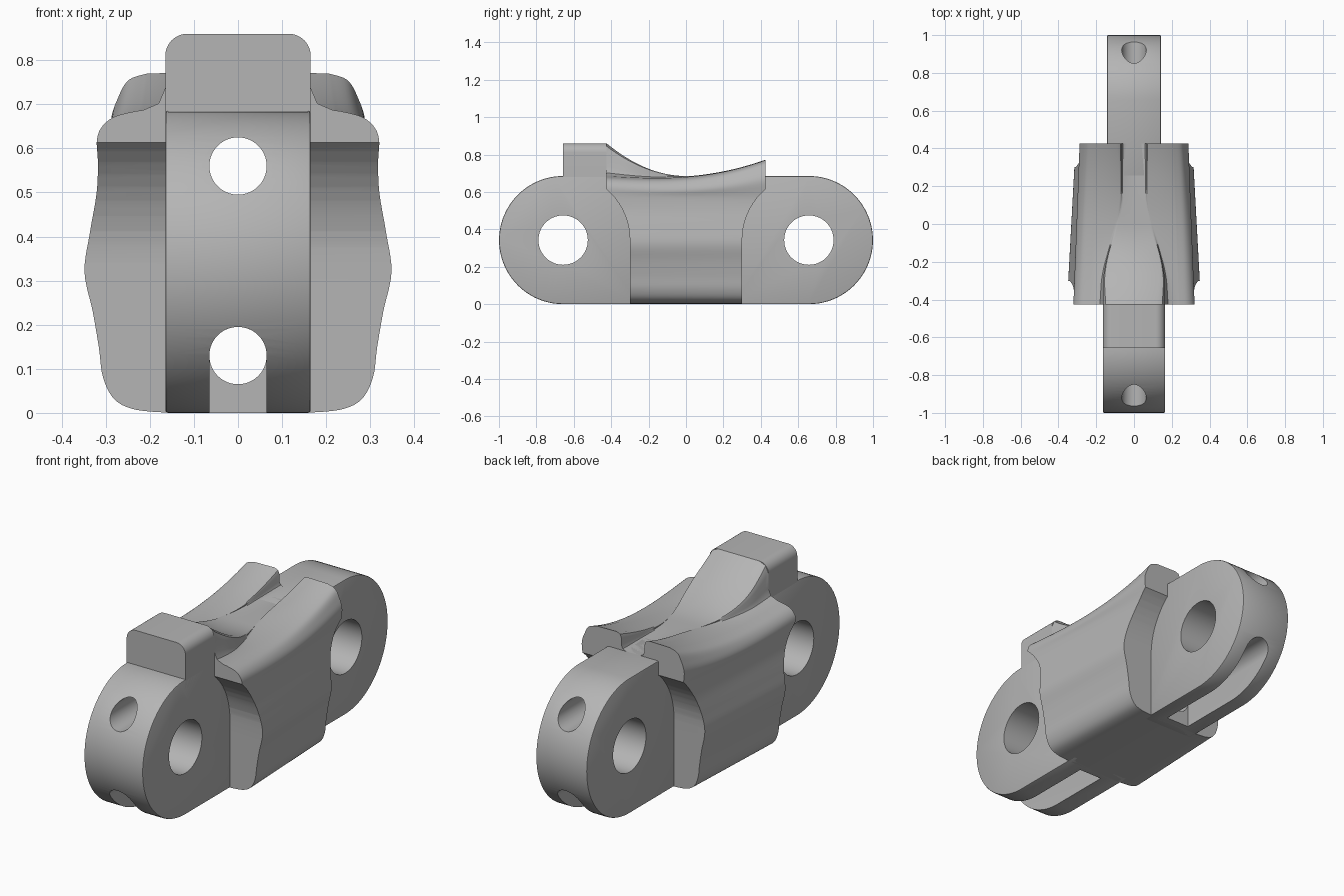
import bpy, bmesh, math
from mathutils import Vector

cube = bpy.data.objects.get("Cube")
if cube:
    bpy.data.objects.remove(cube, do_unlink=True)

grey = bpy.data.materials.new("plain_grey")
grey.use_nodes = True
colour = (0.46, 0.46, 0.46, 1)
grey.diffuse_color = colour
grey.node_tree.nodes["Principled BSDF"].inputs["Base Color"].default_value = colour

PIN_Y, PIN_Z, LUG_R = 0.657, 0.3425, 0.3425
SLOT_R, SLOT_Z = 0.065, 0.13
END = 0.425


def loft(name, rings):
    """Closed solid through matching rings of points."""
    bm = bmesh.new()
    rows = [[bm.verts.new(p) for p in ring] for ring in rings]
    n = len(rows[0])
    for a, b in zip(rows, rows[1:]):
        for i in range(n):
            j = (i + 1) % n
            bm.faces.new((a[i], a[j], b[j], b[i]))
    bm.faces.new(rows[0][::-1])
    bm.faces.new(rows[-1])
    bmesh.ops.recalc_face_normals(bm, faces=bm.faces)
    mesh = bpy.data.meshes.new(name)
    bm.to_mesh(mesh)
    bm.free()
    obj = bpy.data.objects.new(name, mesh)
    bpy.context.collection.objects.link(obj)
    mesh.materials.append(grey)
    return obj


def arc(u, v, r, start, stop, steps=32):
    angles = [math.radians(start + (stop - start) * i / steps) for i in range(steps + 1)]
    return [(u + r * math.cos(a), v + r * math.sin(a)) for a in angles]


def extrude_x(name, profile, half):
    return loft(name, [[(x, y, z) for y, z in profile] for x in (-half, half)])


def extrude_y(name, profile, y0, y1):
    return loft(name, [[(x, y, z) for x, z in profile] for y in (y0, y1)])


def as_cutter(obj):
    obj.hide_render = True
    obj.hide_set(True)
    return obj


def cut(obj, cutters):
    for c in cutters:
        mod = obj.modifiers.new(c.name, "BOOLEAN")
        mod.operation, mod.solver, mod.object = "DIFFERENCE", "EXACT", c


def smooth_curve(pts, steps=5):
    """Catmull-Rom curve through the points."""
    p = [Vector(q) for q in [pts[0]] + pts + [pts[-1]]]
    out = []
    for a, b, c, d in zip(p, p[1:], p[2:], p[3:]):
        for i in range(steps):
            t = i / steps
            q = 0.5 * (2 * b + (c - a) * t + (2 * a - 5 * b + 4 * c - d) * t * t
                       + (3 * b - a - 3 * c + d) * t ** 3)
            out.append((q.x, q.y))
    return out + [pts[-1]]


# Cutters: long bores, underside slots, pin holes and lug clearances
upper_bore = as_cutter(extrude_y("upper_bore_cutter", arc(0, 0.56, SLOT_R, 0, 354, 59), -1.2, 1.2))
lower_bore = as_cutter(extrude_y("lower_bore_cutter", arc(0, SLOT_Z, SLOT_R, 0, 354, 59), -1.2, 1.2))
slots, pins, clearances = [], [], []
for side, label in ((-1, "front"), (1, "back")):
    arch = [(-SLOT_R, -0.1), (SLOT_R, -0.1)] + arc(0, SLOT_Z, SLOT_R, 0, 180)
    slots.append(as_cutter(extrude_y(label + "_slot_cutter", arch, side * 0.33, side * 1.2)))
    ring = arc(side * PIN_Y, PIN_Z, 0.132, 0, 354, 59)
    pins.append(as_cutter(extrude_x(label + "_pin_cutter", ring, 0.6)))
    clear = [(-side * y, z) for y, z in arc(-PIN_Y, PIN_Z, 0.357, 0, 180)]
    clear = [(side * 0.3, -0.1)] + [(-y, z) if y * side < 0 else (y, z) for y, z in clear]
    clear.append((clear[-1][0], -0.1))
    clearances.append(as_cutter(extrude_x(label + "_clearance_cutter", clear, 0.6)))

# Rounded end lugs
lugs = []
for i, (side, label, half) in enumerate(((-1, "front", 0.165), (1, "back", 0.143))):
    profile = [(0.25, 0)] + arc(PIN_Y, PIN_Z, LUG_R, -90, 90, 48) + [(0.25, 2 * LUG_R)]
    lug = extrude_x(label + "_lug", [(side * y, z) for y, z in profile], half)
    bevel = lug.modifiers.new("edge_bevel", "BEVEL")
    bevel.width, bevel.segments = 0.006, 2
    bevel.limit_method, bevel.angle_limit = "ANGLE", math.radians(50)
    cut(lug, [pins[i], upper_bore, lower_bore, slots[i]])
    lugs.append(lug)

# Raised stop block with rounded upper corners
block_profile = ([(-0.165, 0.64), (0.165, 0.64)] + arc(0.115, 0.81, 0.05, 0, 90, 8)
                 + arc(-0.115, 0.81, 0.05, 90, 180, 8))
block = extrude_y("stop_block", block_profile, -PIN_Y, -END)

# Tapered body with bulging flanks, rising shoulders and a sweeping centre ridge
FLANK = [(0.15, 0), (0.235, 0.007), (0.285, 0.03), (0.312, 0.08), (0.322, 0.15), (0.336, 0.23),
         (0.355, 0.32), (0.342, 0.41), (0.325, 0.5), (0.32, 0.57)]
FRONT_TOP = [(0.32, 0.62), (0.308, 0.65), (0.28, 0.672), (0.235, 0.684)]
BACK_TOP = [(0.288, 0.66), (0.272, 0.715), (0.248, 0.755), (0.205, 0.77)]


def body_ring(y):
    s = (y + END) / (2 * END)
    rise, dip = s ** 3, 0.015 * math.sin(math.pi * s)
    taper = 1 - 0.13 * s
    shoulder = [(a[0] + (b[0] - a[0]) * s, a[1] + (b[1] - a[1]) * rise - dip)
                for a, b in zip(FRONT_TOP, BACK_TOP)]
    h = 0.687 + 0.085 * rise - dip
    c = 0.685 + 0.175 * (max(0, -y) / END) ** 2
    t = min(1, max(0, (y + 0.33) / 0.5))
    g = 0.165 - 0.1 * t * t * (3 - 2 * t)
    r = max(-0.05, min(0.05, 0.3 * (c - h)))
    a = max(abs(r), 0.01)
    half = smooth_curve([(x * taper, z) for x, z in FLANK] + shoulder)
    half += [(g + a, h), (g + 0.3 * a, h + 0.3 * r), (g, h + r),
             (g, c - r), (g - 0.3 * a, c - 0.3 * r), (g - a, c)]
    ring = [(0, 0)] + half + [(0, c)] + [(-x, z) for x, z in reversed(half)]
    return [(x, y, z) for x, z in ring]


COUNT = 36
body = loft("body", [body_ring(-END + 2 * END * i / COUNT) for i in range(COUNT + 1)])
cut(body, clearances + [upper_bore, lower_bore])

# Apply the modifiers and smooth the curved surfaces
bpy.context.view_layer.update()
for obj in lugs + [block, body]:
    graph = bpy.context.evaluated_depsgraph_get()
    mesh = bpy.data.meshes.new_from_object(obj.evaluated_get(graph))
    obj.modifiers.clear()
    obj.data = mesh
    bpy.ops.object.select_all(action="DESELECT")
    obj.select_set(True)
    bpy.context.view_layer.objects.active = obj
    bpy.ops.object.shade_smooth_by_angle(angle=math.radians(35))
